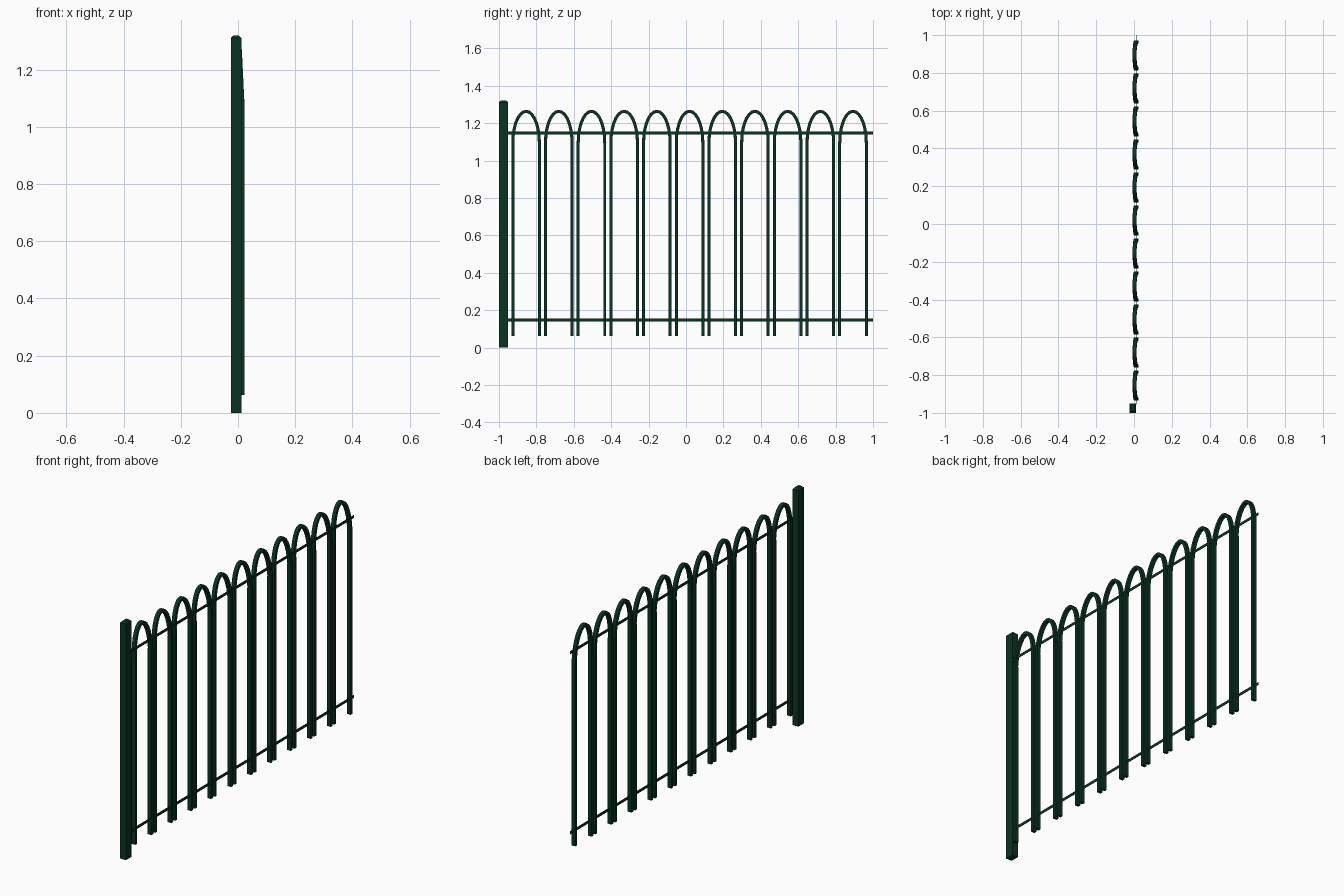
import bpy, bmesh, math
from mathutils import Vector

cube = bpy.data.objects.get("Cube")
if cube:
    bpy.data.objects.remove(cube, do_unlink=True)

green = bpy.data.materials.new("dark green paint")
green.use_nodes = True
colour = (0.003, 0.034, 0.015, 1)
green.diffuse_color = colour
green.node_tree.nodes["Principled BSDF"].inputs["Base Color"].default_value = colour


def finish(name, bm):
    """Turn a bmesh into a painted object."""
    bmesh.ops.recalc_face_normals(bm, faces=bm.faces[:])
    mesh = bpy.data.meshes.new(name)
    bm.to_mesh(mesh)
    bm.free()
    mesh.materials.append(green)
    obj = bpy.data.objects.new(name, mesh)
    bpy.context.collection.objects.link(obj)
    return obj


def box(name, low, high, chamfer=0):
    """Box between two corners, optionally with its top edges chamfered."""
    bm = bmesh.new()
    bmesh.ops.create_cube(bm, size=1)
    for v in bm.verts:
        v.co = [l if c < 0 else h for c, l, h in zip(v.co, low, high)]
    if chamfer:
        top = max(bm.faces, key=lambda f: f.calc_center_median().z)
        bmesh.ops.bevel(bm, geom=top.edges[:], offset=chamfer, segments=1, affect='EDGES')
    return finish(name, bm)


def flat_bar(name, path, width, depth):
    """Sweep a rectangle along a path; width lies in the fence plane, depth along x."""
    bm = bmesh.new()
    rings = []
    for i, p in enumerate(path):
        along = path[min(i + 1, len(path) - 1)] - path[max(i - 1, 0)]
        side = Vector((0, -along.z, along.y)).normalized() * width / 2
        out = Vector((depth / 2, 0, 0))
        rings.append([bm.verts.new(p + o) for o in (side + out, side - out, -side - out, out - side)])
    for a, b in zip(rings, rings[1:]):
        for k in range(4):
            n = (k + 1) % 4
            bm.faces.new((a[k], a[n], b[n], b[k]))
    bm.faces.new(rings[0])
    bm.faces.new(rings[-1])
    return finish(name, bm)


def repeat_along_fence(obj):
    obj.location.y = -0.855
    row = obj.modifiers.new("row", 'ARRAY')
    row.count = 11
    row.use_relative_offset = False
    row.use_constant_offset = True
    row.constant_offset_displace = (0, 0.1748, 0)


# End post and the two flat rails
box("end_post", (-0.0245, -1, 0), (0.0115, -0.951, 1.32), chamfer=0.009)
for name, z in (("lower_rail", 0.146), ("upper_rail", 1.146)):
    box(name, (0.011, -0.955, z - 0.008), (0.013, 1, z + 0.008))

# Upright legs, one pair per hoop
half, spring, rise = 0.071, 1.095, 0.168
for name, y in (("front_legs", -half), ("back_legs", half)):
    leg = box(name, (-0.001, y - 0.008, 0.063), (0.0225, y + 0.008, spring))
    repeat_along_fence(leg)

# Arches that lean back towards their crowns
base_x, crown_x, steps = 0.0115, 0.003, 14
arch_path = []
for i in range(steps + 1):
    a = math.pi * i / steps
    x = base_x + (crown_x - base_x) * math.sin(a)
    arch_path.append(Vector((x, -half * math.cos(a), spring + rise * math.sin(a))))
arch = flat_bar("arches", arch_path, 0.0165, 0.021)
repeat_along_fence(arch)
